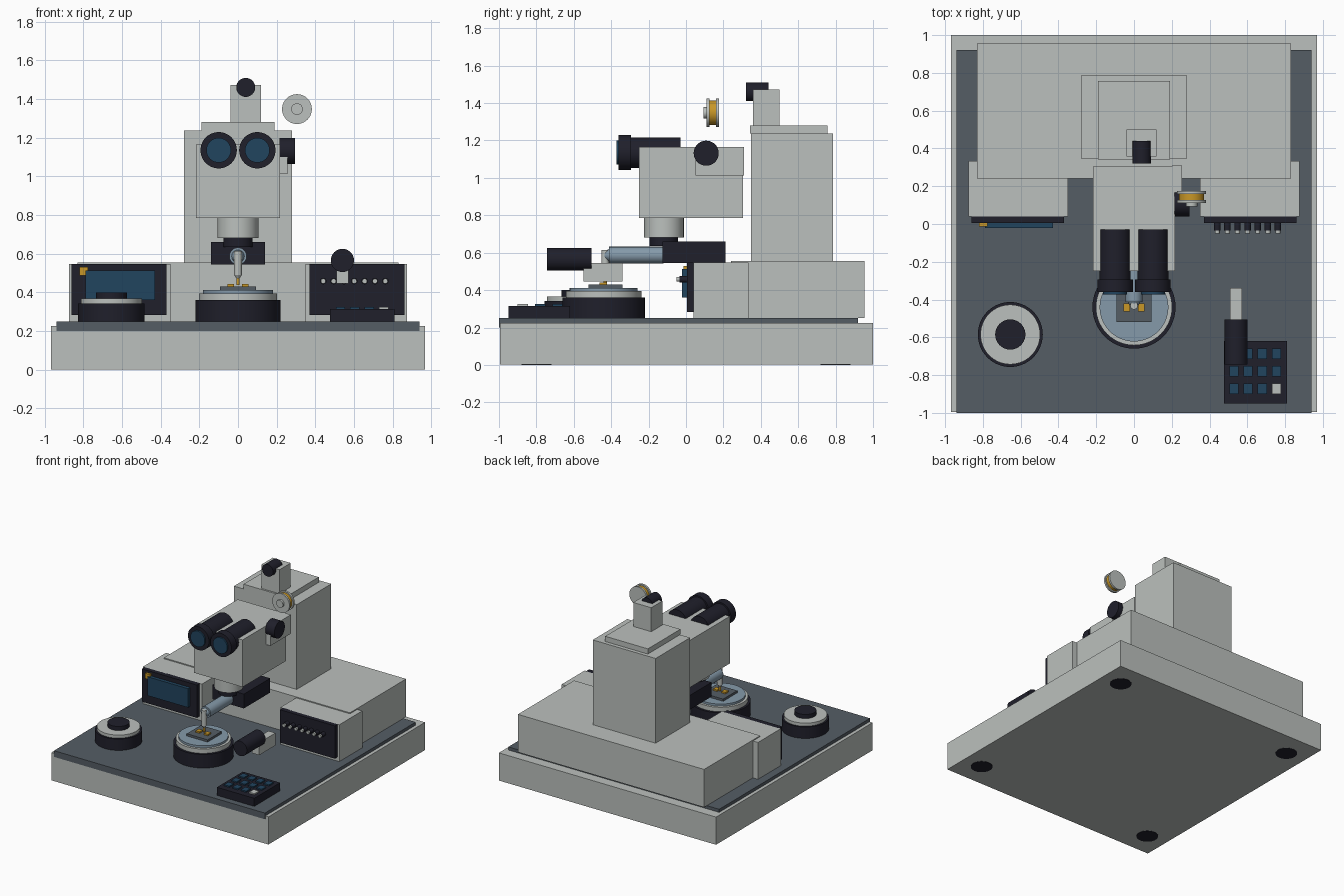
import bpy, bmesh
from mathutils import Matrix
from math import radians, pi

if "Cube" in bpy.data.objects:
    bpy.data.objects.remove(bpy.data.objects["Cube"])


def material(name, rgb):
    m = bpy.data.materials.new(name)
    m.use_nodes = True
    m.diffuse_color = (*rgb, 1)
    m.node_tree.nodes["Principled BSDF"].inputs["Base Color"].default_value = (*rgb, 1)
    return m


SHELL = material("light grey shell", (0.50, 0.53, 0.51))
DECK = material("slate deck", (0.09, 0.11, 0.13))
BLACK = material("black plastic", (0.014, 0.014, 0.024))
BLUE = material("deep blue glass", (0.015, 0.058, 0.114))
STEEL = material("blue steel", (0.235, 0.323, 0.402))
GOLD = material("gold", (0.58, 0.31, 0.02))


def finish(name, bm, mat):
    me = bpy.data.meshes.new(name)
    bm.to_mesh(me)
    bm.free()
    me.materials.append(mat)
    ob = bpy.data.objects.new(name, me)
    bpy.context.collection.objects.link(ob)
    return ob


def box(name, mat, x, y, z):
    """Box from its (low, high) extents on each axis."""
    bm = bmesh.new()
    bmesh.ops.create_cube(bm, size=1)
    for v in bm.verts:
        v.co = [r[0] if c < 0 else r[1] for c, r in zip(v.co, (x, y, z))]
    return finish(name, bm, mat)


def rod(name, mat, axis, a, b, span, r, r_end=None, sides=40):
    """Cylinder or cone along an axis; a, b are its other two coordinates."""
    bm = bmesh.new()
    lo, hi = span
    bmesh.ops.create_cone(bm, cap_ends=True, segments=sides, radius1=r,
                          radius2=r if r_end is None else r_end, depth=hi - lo)
    mid = (lo + hi) / 2
    turn, place = {
        "x": (Matrix.Rotation(pi / 2, 4, "Y"), (mid, a, b)),
        "y": (Matrix.Rotation(-pi / 2, 4, "X"), (a, mid, b)),
        "z": (Matrix.Identity(4), (a, b, mid)),
    }[axis]
    bm.transform(Matrix.Translation(place) @ turn)
    ob = finish(name, bm, mat)
    bpy.ops.object.select_all(action="DESELECT")
    ob.select_set(True)
    bpy.context.view_layer.objects.active = ob
    bpy.ops.object.shade_smooth_by_angle(angle=radians(35))
    return ob


# Base, deck and feet
box("base", SHELL, (-.968, .968), (-.995, 1), (.002, .225))
box("deck", DECK, (-.94, .94), (-1, .92), (.2, .25))
for x in (-.8, .8):
    for y in (-.8, .8):
        rod("foot", BLACK, "z", x, y, (0, .05), .08)

# Rear housing and front pods with their panels
box("rear_housing", SHELL, (-.83, .83), (.24, .955), (.25, .555))
for side, s in (("right", -1), ("left", 1)):
    box(side + "_pod", SHELL, sorted((s * .35, s * .875)), (.04, .333), (.25, .547))
    box(side + "_panel", BLACK, sorted((s * .37, s * .86)), (.005, .045), (.283, .547))
box("screen", BLUE, (-.79, -.43), (-.022, .01), (.36, .512))
box("screen_badge", GOLD, (-.82, -.775), (-.014, .01), (.488, .53))
for i in range(7):
    x = .441 + i * .0535
    rod("toggle_collar", BLACK, "y", x, .458, (-.035, .006), .017, sides=16)
    rod("toggle", SHELL, "y", x, .458, (-.05, .006), .013, sides=16)

# Column and top camera
box("column", SHELL, (-.28, .28), (.348, .787), (.55, 1.238))
box("column_cap", SHELL, (-.19, .19), (.342, .757), (1.238, 1.28))
box("camera_post", SHELL, (-.04, .12), (.357, .5), (1.28, 1.473))
rod("camera_lens", BLACK, "y", .04, 1.46, (.32, .44), .049)

# Microscope head with side focus
box("head", SHELL, (-.216, .216), (-.25, .305), (.785, 1.165))
box("focus_bracket", SHELL, (.2, .255), (.05, .31), (1.013, 1.165))
rod("focus_knob", BLACK, "x", .108, 1.132, (.215, .295), .067)

# Eyepieces
for s in (-1, 1):
    rod("eyepiece_tube", BLACK, "y", s * .1, 1.135, (-.3, -.03), .082)
    rod("eyepiece_ring", BLACK, "y", s * .1, 1.135, (-.36, -.295), .094)
    rod("eyepiece_lens", BLUE, "y", s * .1, 1.135, (-.372, -.355), .064)

# Objective
rod("objective", SHELL, "z", 0, -.118, (.68, .786), .106)
rod("objective_tip", BLACK, "z", 0, -.118, (.635, .68), .076)

# Bonding arm and its tool
box("arm_block", BLACK, (-.14, .14), (-.125, .21), (.545, .66))
rod("arm_barrel", STEEL, "y", 0, .587, (-.412, -.12), .045, sides=20)
rod("arm_nose", STEEL, "y", 0, .587, (-.435, -.41), .022, .034, sides=20)
rod("tool_shank", SHELL, "z", 0, -.432, (.49, .615), .02, sides=20)
rod("tool_taper", SHELL, "z", 0, -.432, (.47, .49), .007, .02, sides=20)
rod("tool_needle", GOLD, "z", 0, -.432, (.438, .48), .009, sides=12)

# Round work stage with sample
rod("stage_base", BLACK, "z", 0, -.44, (.25, .36), .22, sides=56)
rod("stage_ring", SHELL, "z", 0, -.44, (.36, .395), .202, sides=56)
rod("stage_top", STEEL, "z", 0, -.44, (.395, .412), .182, sides=56)
box("sample_plate", DECK, (-.093, .093), (-.52, -.34), (.41, .43))
for s in (-1, 1):
    box("chip", GOLD, sorted((s * .02, s * .055)), (-.462, -.422), (.43, .442))

# Control dial
rod("dial_base", BLACK, "z", -.655, -.585, (.25, .342), .172, sides=56)
rod("dial_ring", SHELL, "z", -.655, -.585, (.342, .367), .158, sides=56)
rod("dial_button", BLACK, "z", -.655, -.585, (.367, .4), .08)

# Keypad
box("keypad", BLACK, (.477, .81), (-.95, -.62), (.25, .315))
for col in range(4):
    for row in range(3):
        x, y = .53 + col * .0745, -.687 - row * .0925
        last = col == 3 and row == 2
        box("key", SHELL if last else BLUE, (x - .024, x + .024),
            (y - .028, y + .028), (.31, .325))

# Hand manipulator
box("manipulator_stem", SHELL, (.509, .572), (-.547, -.34), (.445, .545))
rod("manipulator_grip", BLACK, "y", .54, .565, (-.743, -.505), .06)

# Wire spool
rod("spool_wire", GOLD, "y", .305, 1.348, (.12, .165), .066)
for y in (.11, .16):
    rod("spool_flange", SHELL, "y", .305, 1.348, (y, y + .016), .077)
rod("spool_hub", SHELL, "y", .305, 1.348, (.093, .17), .03, sides=24)
